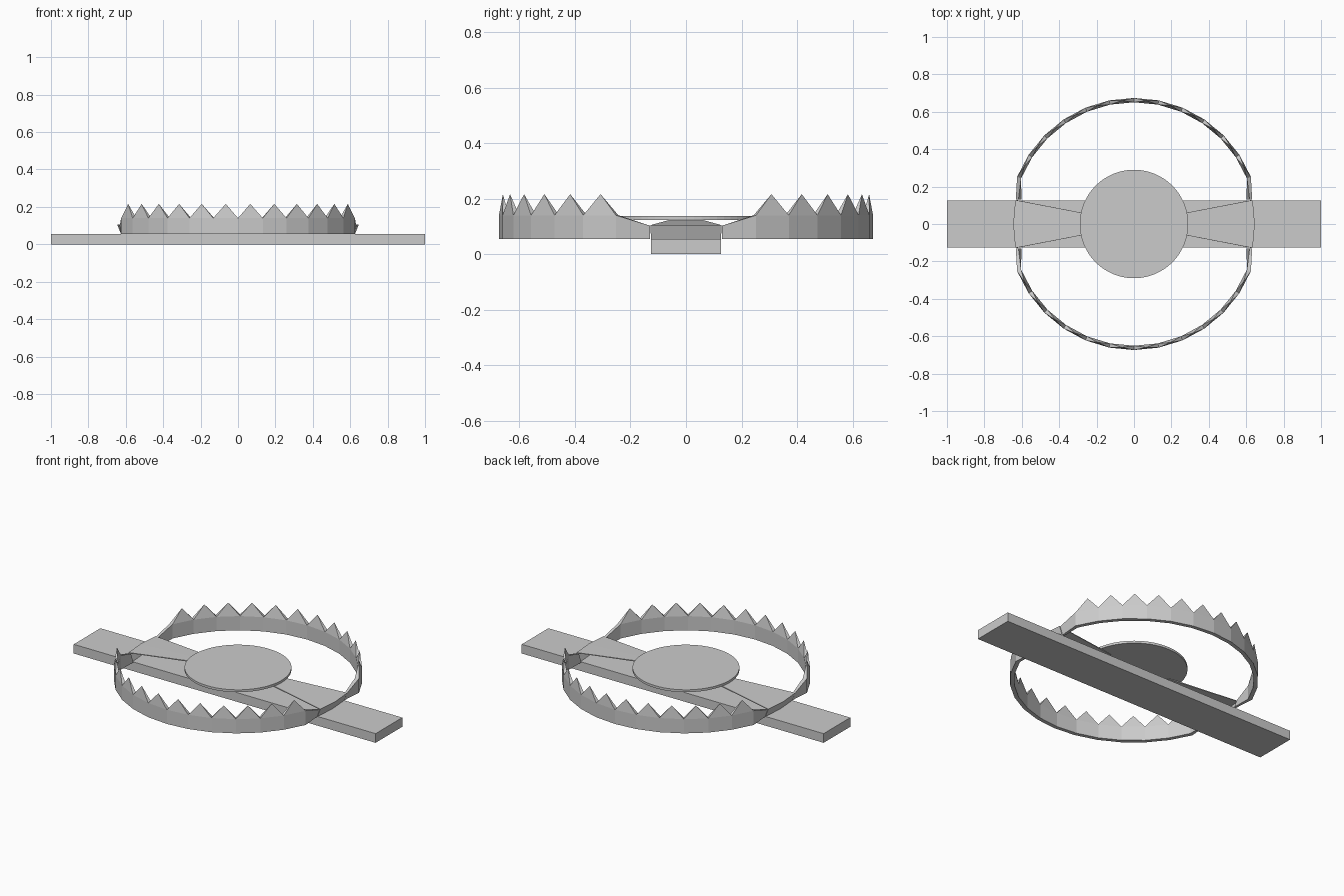
import bpy, bmesh
from math import sin, cos, radians

if "Cube" in bpy.data.objects:
    bpy.data.objects.remove(bpy.data.objects["Cube"])

def new_object(name, verts, faces):
    mesh = bpy.data.meshes.new(name)
    mesh.from_pydata(verts, [], faces)
    bm = bmesh.new()
    bm.from_mesh(mesh)
    bmesh.ops.recalc_face_normals(bm, faces=bm.faces)
    bm.to_mesh(mesh)
    bm.free()
    ob = bpy.data.objects.new(name, mesh)
    bpy.context.collection.objects.link(ob)
    return ob

# Base bar
bpy.ops.mesh.primitive_cube_add(size=1, location=(0, 0, 0.0275))
base = bpy.context.object
base.name = "base_bar"
base.scale = (2, 0.252, 0.055)

# Trigger plate
bpy.ops.mesh.primitive_cylinder_add(vertices=64, radius=0.29, depth=0.014,
                                    location=(0, 0, 0.13))
bpy.context.object.name = "trigger_plate"

# Toothed jaws: a curved band, one pyramid tooth per segment, tapered hinge ends
TEETH, START, Z0, Z1, TIP = 12, 22, 0.055, 0.14, 0.216
R_OUT, R_IN = 0.674, 0.651

def jaw(name, side):
    verts, faces = [], []

    def hinge(sx):
        verts.extend([(sx * 0.615, side * 0.13, Z0), (sx * 0.632, side * 0.13, 0.102),
                      (sx * 0.618, side * 0.13, 0.102), (sx * 0.602, side * 0.13, Z0)])

    hinge(1)
    step = (180 - 2 * START) / TEETH
    for k in range(TEETH + 1):
        a = radians(START + k * step)
        for r, z in ((R_OUT, Z0), (R_OUT, Z1), (R_IN, Z1), (R_IN, Z0)):
            verts.append((r * cos(a), side * r * sin(a), z))
    hinge(-1)
    last = TEETH + 2
    for k in range(last):
        p, q = 4 * k, 4 * k + 4
        faces += [(p, q, q + 1, p + 1), (p + 2, q + 2, q + 3, p + 3),
                  (p + 3, q + 3, q, p)]
        if 1 <= k <= TEETH:
            a = radians(START + (k - 0.5) * step)
            t = len(verts)
            verts.append((0.663 * cos(a), side * 0.663 * sin(a), TIP))
            faces += [(p + 1, q + 1, t), (q + 1, q + 2, t),
                      (q + 2, p + 2, t), (p + 2, p + 1, t)]
        else:
            faces.append((p + 1, q + 1, q + 2, p + 2))
    faces += [(0, 1, 2, 3), tuple(4 * last + i for i in range(4))]
    return new_object(name, verts, faces)

jaw("front_jaw", -1)
jaw("back_jaw", 1)

# Bent sheet springs: upright end wall, then a tapered strip rising to the plate
def spring(name, s):
    rows = [(0.612, 0.622, 0.126, Z0), (0.632, 0.643, 0.128, 0.103),
            (0.2, 0.2, 0.045, 0.124)]
    verts = [(s * (xm if y == 0 else xe), y * w, z)
             for xe, xm, w, z in rows for y in (-1, 0, 1)]
    faces = [(3 * r + c, 3 * r + c + 1, 3 * r + c + 4, 3 * r + c + 3)
             for r in range(2) for c in range(2)]
    ob = new_object(name, verts, faces)
    mod = ob.modifiers.new("thickness", 'SOLIDIFY')
    mod.thickness = 0.006
    mod.offset = 0

spring("right_spring", 1)
spring("left_spring", -1)
